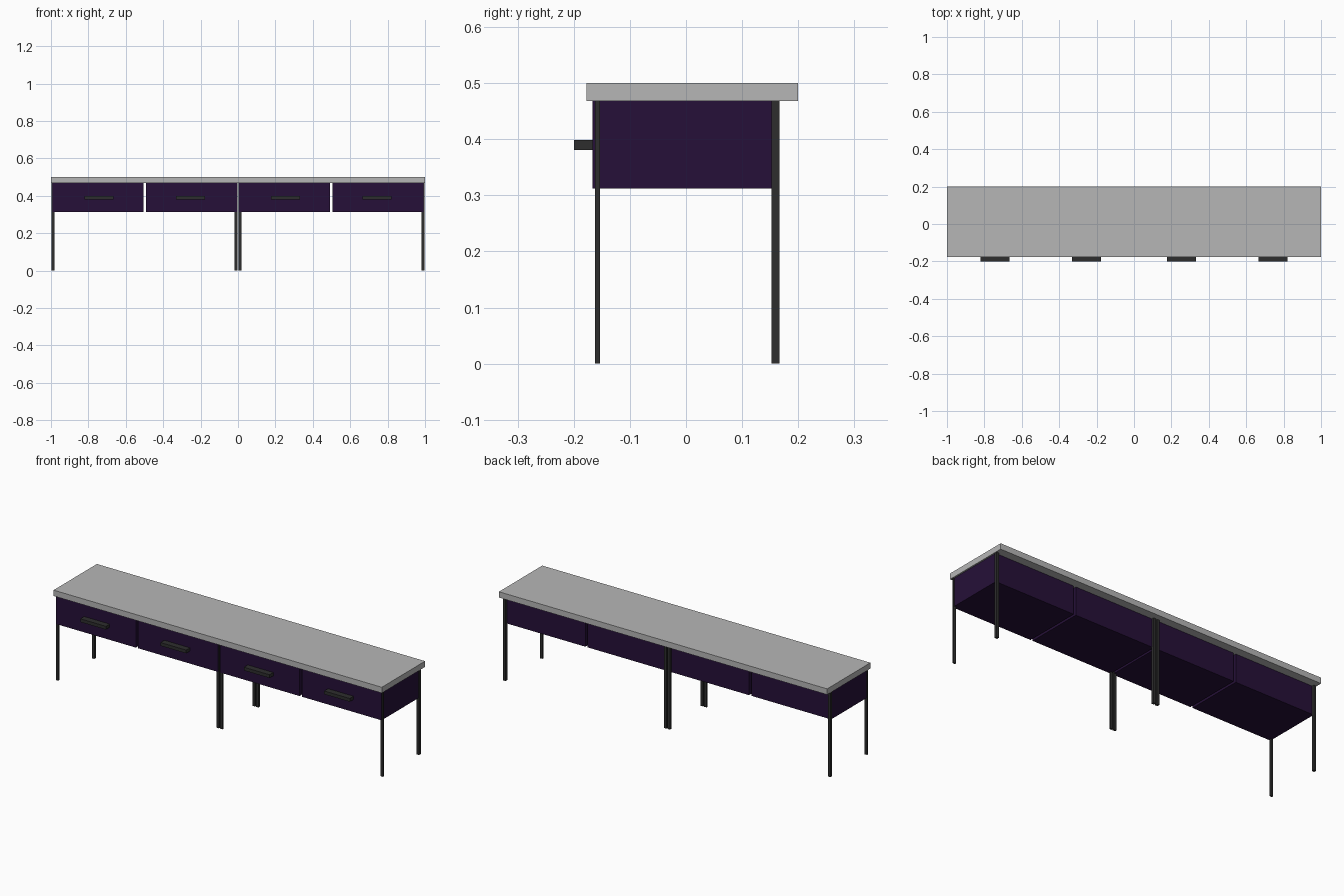
import bpy
import bmesh
from mathutils import Vector

cube = bpy.data.objects.get("Cube")
if cube:
    bpy.data.objects.remove(cube, do_unlink=True)


def material(name, rgb):
    mat = bpy.data.materials.new(name)
    mat.use_nodes = True
    mat.diffuse_color = (*rgb, 1)
    mat.node_tree.nodes["Principled BSDF"].inputs["Base Color"].default_value = (*rgb, 1)
    return mat


grey = material("light grey", (0.47, 0.47, 0.47))
purple = material("dark purple", (0.019, 0.005, 0.04))
black = material("charcoal", (0.027, 0.027, 0.027))


def box(name, low, high, mat):
    """Flat-sided block between two opposite corners."""
    low, high = Vector(low), Vector(high)
    bm = bmesh.new()
    bmesh.ops.create_cube(bm, size=1)
    bmesh.ops.scale(bm, vec=high - low, verts=bm.verts)
    mesh = bpy.data.meshes.new(name)
    bm.to_mesh(mesh)
    bm.free()
    mesh.materials.append(mat)
    obj = bpy.data.objects.new(name, mesh)
    obj.location = (low + high) / 2
    bpy.context.collection.objects.link(obj)
    return obj


TOP = 0.468       # underside of the table top
BOTTOM = 0.312    # underside of the drawers

box("table_top", (-1, -0.177, TOP), (1, 0.2, 0.5), grey)

for side, sign in (("left", 1), ("right", -1)):
    def span(a, b):
        return sorted((sign * a, sign * b))

    # Drawers with their pulls
    for place, inner, outer, pull in (("inner", 0.006, 0.492, 0.254),
                                      ("outer", 0.506, 0.992, 0.743)):
        x0, x1 = span(inner, outer)
        box(f"{side}_{place}_drawer", (x0, -0.167, BOTTOM), (x1, 0.154, TOP), purple)
        x0, x1 = span(pull - 0.078, pull + 0.078)
        box(f"{side}_{place}_handle", (x0, -0.2, 0.381), (x1, -0.167, 0.399), black)

    # Slim front legs and deeper back legs, at the middle and the end
    for place, inner, outer in (("inner", 0.003, 0.018), ("outer", 0.982, 0.997)):
        x0, x1 = span(inner, outer)
        box(f"{side}_{place}_front_leg", (x0, -0.162, 0), (x1, -0.153, TOP), black)
        box(f"{side}_{place}_back_leg", (x0, 0.152, 0), (x1, 0.167, TOP), black)
